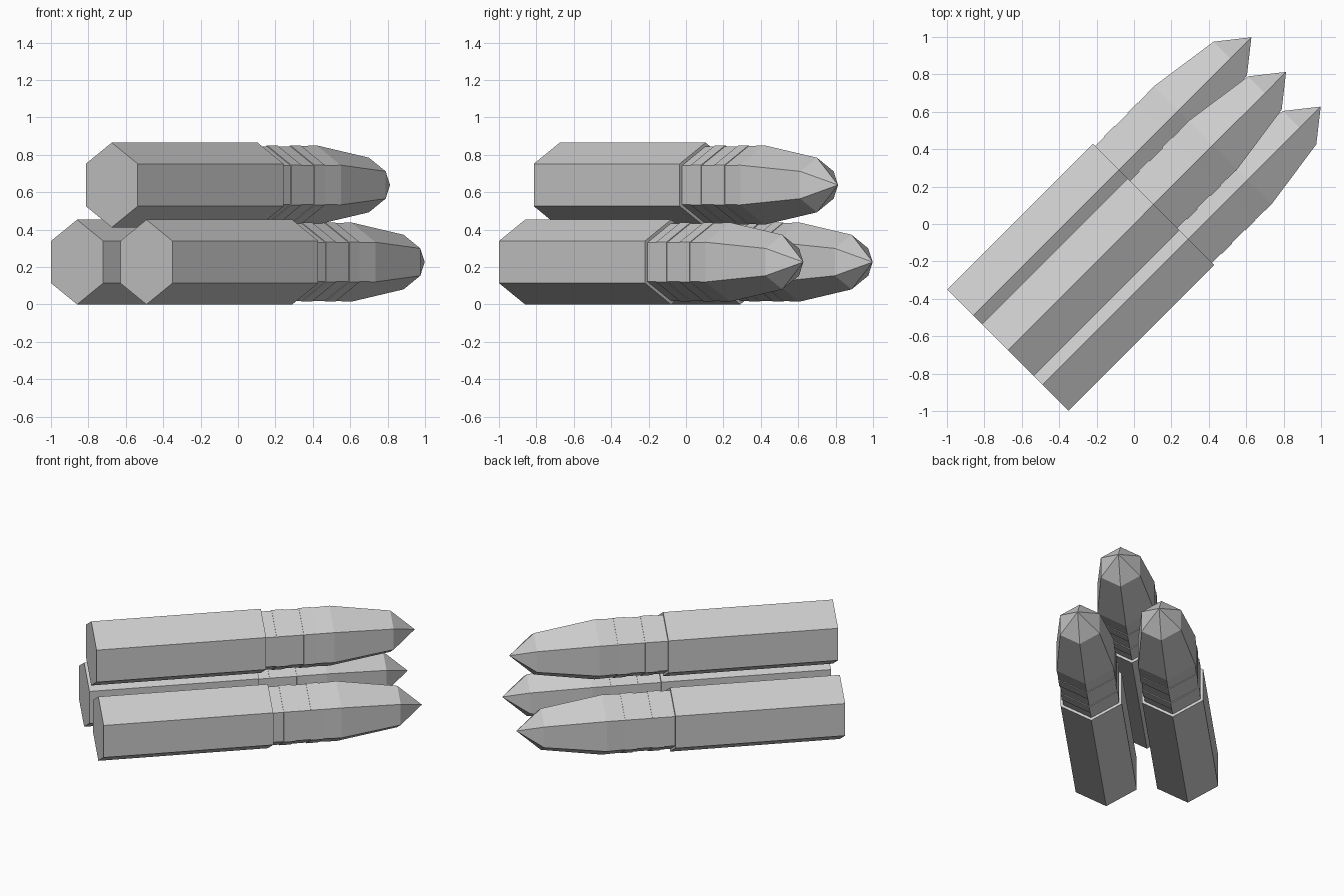
import bpy, bmesh, math
from mathutils import Vector

if "Cube" in bpy.data.objects:
    bpy.data.objects.remove(bpy.data.objects["Cube"])

AXIS = Vector((1, 1, 0)).normalized()    # direction the rounds point
SIDE = Vector((1, -1, 0)).normalized()
UP = Vector((0, 0, 1))
R = 0.2265                               # case radius
ROOT2 = math.sqrt(2)

grey = bpy.data.materials.new("plain grey")
grey.diffuse_color = (0.6, 0.6, 0.6, 1)
grey.use_nodes = True
grey.node_tree.nodes["Principled BSDF"].inputs["Base Color"].default_value = grey.diffuse_color


def hex_lathe(name, centre, profile):
    """Six-sided solid from (distance, radius) stations; radius 0 makes a point."""
    bm = bmesh.new()
    rings = []
    for d, r in profile:
        base = centre + AXIS * d * ROOT2
        if r == 0:
            rings.append([bm.verts.new(base)])
        else:
            rings.append([bm.verts.new(base + (UP * math.cos(k * math.pi / 3)
                          + SIDE * math.sin(k * math.pi / 3)) * r) for k in range(6)])
    for a, b in zip(rings, rings[1:]):
        for k in range(6):
            j = (k + 1) % 6
            if len(b) == 1:
                bm.faces.new((a[k], a[j], b[0]))
            else:
                bm.faces.new((a[k], a[j], b[j], b[k]))
    for ring in (rings[0], rings[-1]):
        if len(ring) == 6:
            bm.faces.new(ring)
    bmesh.ops.recalc_face_normals(bm, faces=bm.faces)
    mesh = bpy.data.meshes.new(name)
    bm.to_mesh(mesh)
    bm.free()
    mesh.materials.append(grey)
    obj = bpy.data.objects.new(name, mesh)
    bpy.context.collection.objects.link(obj)


# straight case, then a tip with two raised bands and a tapering nose
CASE = [(-0.675, R), (0.105, R)]
TIP = [(0.10, 0.207), (0.155, 0.207), (0.155, 0.212), (0.21, 0.212),
       (0.21, 0.207), (0.28, 0.207), (0.28, 0.212), (0.335, 0.212),
       (0.335, 0.208), (0.42, 0.212), (0.70, 0.146), (0.813, 0)]

# two rounds below, one resting on top between them
for label, offset, z in (("left", -0.262, R), ("right", 0.262, R), ("top", 0, 0.6385)):
    centre = SIDE * offset + UP * z
    hex_lathe(label + "_case", centre, CASE)
    hex_lathe(label + "_tip", centre, TIP)
